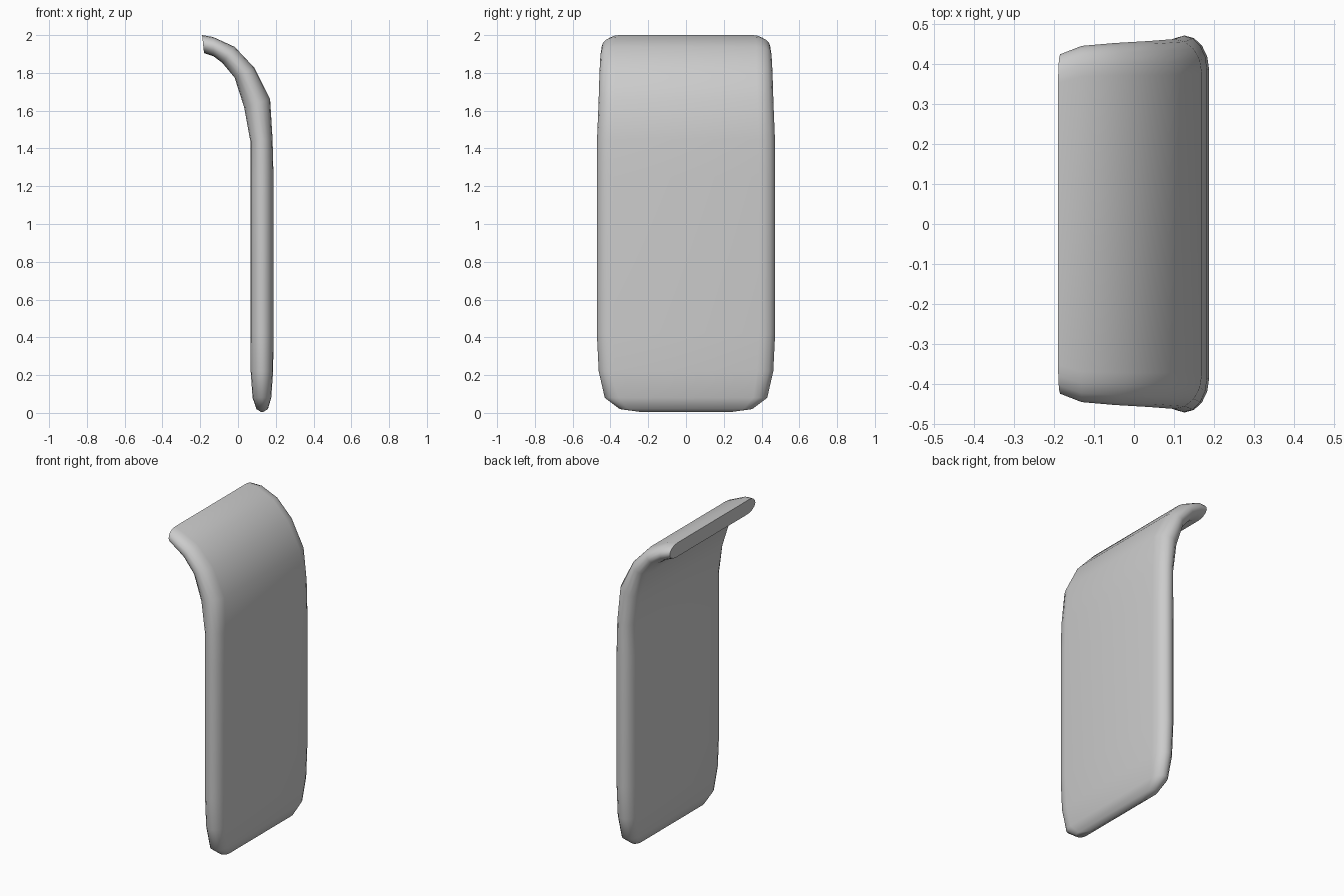
import bpy, bmesh, math
from mathutils import Vector

if "Cube" in bpy.data.objects:
    bpy.data.objects.remove(bpy.data.objects["Cube"])

# stations along the slab: inner (x, z), outer (x, z), half width
stations = [
    ((0.122, 0.005), (0.134, 0.005), 0.24),
    ((0.098, 0.020), (0.158, 0.020), 0.35),
    ((0.077, 0.080), (0.176, 0.080), 0.43),
    ((0.067, 0.220), (0.186, 0.220), 0.462),
    ((0.065, 0.420), (0.188, 0.420), 0.472),
    ((0.065, 1.250), (0.188, 1.250), 0.472),
    ((0.065, 1.440), (0.183, 1.450), 0.471),
    ((0.032, 1.620), (0.170, 1.660), 0.463),
    ((-0.018, 1.775), (0.086, 1.828), 0.458),
    ((-0.083, 1.853), (-0.018, 1.938), 0.453),
    ((-0.130, 1.888), (-0.132, 1.990), 0.446),
    ((-0.180, 1.905), (-0.190, 2.000), 0.425),
]


def section(inner, outer, hw, steps=4):
    """Closed slot-shaped ring with rounded long edges."""
    a = Vector((inner[0], 0, inner[1]))
    b = Vector((outer[0], 0, outer[1]))
    ry = min(0.085, (b - a).length * 0.75)
    ring = []
    for side in (1, -1):
        for i in range(2 * steps + 1):
            ang = -math.pi / 2 + math.pi * i / (2 * steps)
            t = 0.5 + 0.5 * math.sin(ang) * side
            p = a.lerp(b, t)
            p.y = side * (hw - ry + ry * math.cos(ang))
            ring.append(p)
    return ring


# curved panel: loft the sections and cap both ends
bm = bmesh.new()
rings = [[bm.verts.new(p) for p in section(*s)] for s in stations]
n = len(rings[0])
for r0, r1 in zip(rings, rings[1:]):
    for i in range(n):
        j = (i + 1) % n
        bm.faces.new((r0[i], r0[j], r1[j], r1[i]))
bm.faces.new(rings[0])
bm.faces.new(rings[-1])
bmesh.ops.recalc_face_normals(bm, faces=bm.faces)

mesh = bpy.data.meshes.new("curved_panel")
bm.to_mesh(mesh)
bm.free()
panel = bpy.data.objects.new("curved_panel", mesh)
bpy.context.collection.objects.link(panel)
bpy.context.view_layer.objects.active = panel
panel.select_set(True)
bpy.ops.object.shade_smooth_by_angle(angle=math.radians(55))
